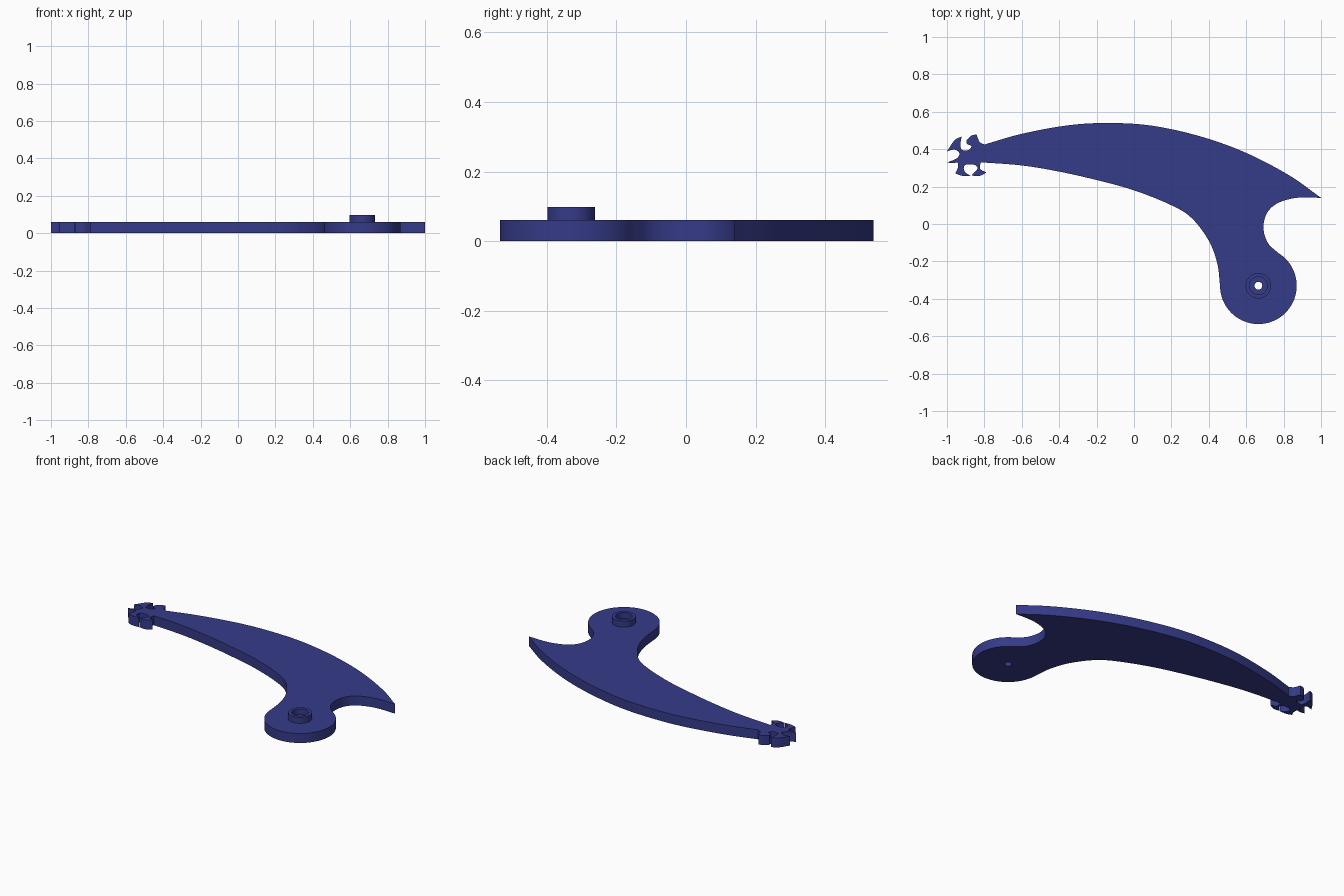
import bpy, bmesh, math
from mathutils import Vector

if "Cube" in bpy.data.objects:
    bpy.data.objects.remove(bpy.data.objects["Cube"])

THICK = 0.06
PIVOT = (0.665, -0.33)

blue = bpy.data.materials.new("navy blue")
blue.diffuse_color = (0.036, 0.043, 0.25, 1)
blue.use_nodes = True
blue.node_tree.nodes["Principled BSDF"].inputs["Base Color"].default_value = blue.diffuse_color


def smooth(points, steps=8):
    """Catmull-Rom curve through points, without its last point."""
    p = [Vector(q) for q in points]
    p = [2 * p[0] - p[1]] + p + [2 * p[-1] - p[-2]]
    out = []
    for a, b, c, d in zip(p, p[1:], p[2:], p[3:]):
        for i in range(steps):
            t = i / steps
            out.append(0.5 * (2 * b + (c - a) * t + (2 * a - 5 * b + 4 * c - d) * t * t
                              + (3 * b - a - 3 * c + d) * t ** 3))
    return out


def arc(r, start, end, n):
    return [Vector((PIVOT[0] + r * math.cos(math.radians(start + (end - start) * i / n)),
                    PIVOT[1] + r * math.sin(math.radians(start + (end - start) * i / n))))
            for i in range(n)]


def finish(obj):
    obj.data.materials.clear()
    obj.data.materials.append(blue)
    bpy.ops.object.select_all(action='DESELECT')
    obj.select_set(True)
    bpy.context.view_layer.objects.active = obj
    bpy.ops.object.shade_smooth_by_angle(angle=math.radians(30))


# blade outline: back edge, prongs, inner edge, round pivot end, hook
back = smooth([(1.0, 0.14), (0.83, 0.26), (0.6, 0.38), (0.36, 0.467), (0.1, 0.525),
               (-0.13, 0.54), (-0.35, 0.528), (-0.6, 0.482), (-0.8, 0.425)])
prongs = [
    [(-.80, .425), (-.826, .44), (-.842, .479)],
    [(-.842, .479), (-.87, .472), (-.896, .447)],
    [(-.896, .447), (-.893, .428), (-.869, .416), (-.885, .396), (-.917, .395),
     (-.928, .42), (-.922, .468)],
    [(-.922, .468), (-.96, .447), (-1.0, .388)],
    [(-1.0, .388), (-.96, .398), (-.933, .377), (-.949, .35), (-1.0, .329)],
    [(-1.0, .329), (-.965, .325), (-.944, .329), (-.942, .30), (-.955, .27)],
    [(-.955, .27), (-.92, .258), (-.874, .258)],
    [(-.874, .258), (-.905, .28), (-.906, .313), (-.858, .318), (-.837, .297), (-.869, .259)],
    [(-.869, .259), (-.826, .257), (-.789, .275)],
    [(-.789, .275), (-.822, .295), (-.82, .33)],
]
inner = smooth([(-0.82, 0.33), (-0.6, 0.313), (-0.4, 0.28), (-0.2, 0.235), (0, 0.18),
                (0.2, 0.10), (0.31, 0.03), (0.40, -0.09), (0.445, -0.21), (0.46, -0.33)])
pivot_end = arc(0.205, 180, 419, 48)
hook = smooth([(0.77, -0.154), (0.715, -0.10), (0.692, -0.02), (0.712, 0.06),
               (0.77, 0.112), (0.87, 0.14), (1.0, 0.14)])
outline = back + [v for s in prongs for v in smooth(s, 4)] + inner + pivot_end + hook

# filled flat curve with the pivot hole, turned into a solid plate
curve = bpy.data.curves.new("blade outline", 'CURVE')
curve.dimensions = '2D'
curve.fill_mode = 'BOTH'
curve.extrude = THICK / 2
for loop in (outline, arc(0.021, 0, 360, 24)):
    s = curve.splines.new('POLY')
    s.points.add(len(loop) - 1)
    for pt, v in zip(s.points, loop):
        pt.co = (v.x, v.y, 0, 1)
    s.use_cyclic_u = True
blade = bpy.data.objects.new("blade", curve)
bpy.context.collection.objects.link(blade)
bpy.context.view_layer.objects.active = blade
blade.select_set(True)
bpy.ops.object.convert(target='MESH')
blade = bpy.context.view_layer.objects.active
bm = bmesh.new()
bm.from_mesh(blade.data)
bmesh.ops.translate(bm, verts=bm.verts, vec=(0, 0, THICK / 2))
bmesh.ops.remove_doubles(bm, verts=bm.verts, dist=0.0001)
bmesh.ops.recalc_face_normals(bm, faces=bm.faces)
bm.to_mesh(blade.data)
bm.free()
finish(blade)

# raised collar around the pivot hole
bm = bmesh.new()
profile = [(0.068, THICK), (0.068, 0.098), (0.048, 0.098), (0.048, THICK + 0.002),
           (0.021, THICK + 0.002)]
verts = [bm.verts.new((r, 0, z)) for r, z in profile]
edges = [bm.edges.new(e) for e in zip(verts, verts[1:])]
bmesh.ops.spin(bm, geom=verts + edges, cent=(0, 0, 0), axis=(0, 0, 1),
               angle=2 * math.pi, steps=48, use_merge=True)
bmesh.ops.remove_doubles(bm, verts=bm.verts, dist=0.0001)
bmesh.ops.recalc_face_normals(bm, faces=bm.faces)
if sum(f.normal.z for f in bm.faces) < 0:
    bmesh.ops.reverse_faces(bm, faces=bm.faces)
mesh = bpy.data.meshes.new("pivot collar")
bm.to_mesh(mesh)
bm.free()
collar = bpy.data.objects.new("pivot collar", mesh)
collar.location = (PIVOT[0], PIVOT[1], 0)
bpy.context.collection.objects.link(collar)
finish(collar)
